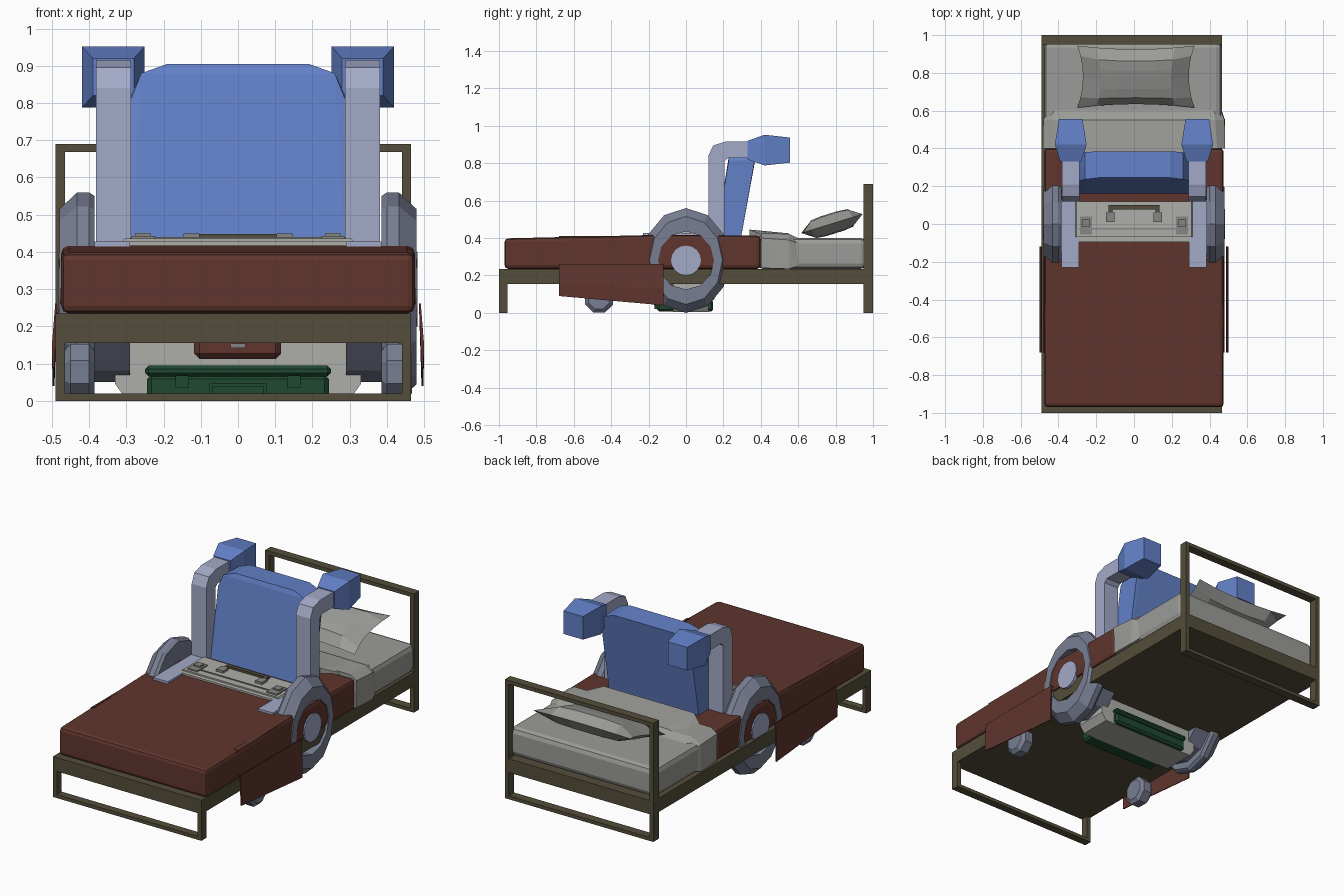
import bpy, bmesh, math
from mathutils import Matrix, Vector

if "Cube" in bpy.data.objects:
    bpy.data.objects.remove(bpy.data.objects["Cube"])

COL = {
    "bed frame olive": (.088, .075, .043), "blanket brown": (.115, .036, .026),
    "linen grey": (.33, .33, .315), "case grey": (.42, .42, .40),
    "latch grey": (.24, .24, .23), "green": (.014, .065, .03),
    "padding blue": (.125, .22, .58), "tube lavender": (.37, .40, .58),
    "tyre slate": (.19, .21, .29),
}
MAT = {}
for n, c in COL.items():
    MAT[n] = bpy.data.materials.new(n)
    MAT[n].diffuse_color = (*c, 1)


def finish(name, bm, mat, bevel=0, seg=1):
    bmesh.ops.recalc_face_normals(bm, faces=bm.faces)
    if bevel:
        bmesh.ops.bevel(bm, geom=bm.edges[:], offset=bevel, segments=seg, affect='EDGES', profile=.5)
    me = bpy.data.meshes.new(name)
    bm.to_mesh(me)
    bm.free()
    me.materials.append(MAT[mat])
    ob = bpy.data.objects.new(name, me)
    bpy.context.collection.objects.link(ob)
    return ob


def box(name, lo, hi, mat, bevel=0, seg=1):
    bm = bmesh.new()
    bmesh.ops.create_cube(bm, size=1)
    for v in bm.verts:
        v.co = [(lo[i] + hi[i]) / 2 + v.co[i] * (hi[i] - lo[i]) for i in range(3)]
    return finish(name, bm, mat, bevel, seg)


def hull(name, pts, mat, bevel=0, seg=1):
    bm = bmesh.new()
    for p in pts:
        bm.verts.new(p)
    bmesh.ops.convex_hull(bm, input=bm.verts[:])
    bmesh.ops.dissolve_limit(bm, angle_limit=.02, verts=bm.verts[:], edges=bm.edges[:])
    return finish(name, bm, mat, bevel, seg)


def prism(name, prof, x0, x1, mat):
    """Extrude a (y, z) profile along x."""
    bm = bmesh.new()
    f = bm.faces.new([bm.verts.new((x0, y, z)) for y, z in prof])
    r = bmesh.ops.extrude_face_region(bm, geom=[f])
    for v in r['geom']:
        if isinstance(v, bmesh.types.BMVert):
            v.co.x = x1
    return finish(name, bm, mat)


def ring(name, sections, mat, s, n=12, a0=0, a1=360):
    """Sweep a closed section of (x, ry, rz) about the wheel axle."""
    bm = bmesh.new()
    full = a1 - a0 == 360
    rows = []
    for k in range(n if full else n + 1):
        a = math.radians(a0 + (a1 - a0) * k / n)
        rows.append([bm.verts.new((s * x, ry * math.cos(a), .28 + rz * math.sin(a)))
                     for x, ry, rz in sections])
    m = len(sections)
    for k in range(n):
        p, q = rows[k], rows[(k + 1) % len(rows)]
        for i in range(m):
            bm.faces.new((p[i], p[(i + 1) % m], q[(i + 1) % m], q[i]))
    if not full:
        bm.faces.new(rows[0])
        bm.faces.new(rows[-1])
    return finish(name, bm, mat)


# Bed frame, foot end and headboard
F = "bed frame olive"
X0, X1 = -.49, .465
box("bed_base", (X0, -1, .155), (X1, 1, .235), F)
for y0, y1, top, nm in ((-1, -.955, .2, "foot"), (.95, 1, .69, "head")):
    for x in (X0, X1 - .025):
        box(nm + "_post", (x, y0, 0), (x + .025, y1, top), F)
    box(nm + "_bottom_rail", (X0, y0, 0), (X1, y1, .02), F)
box("headboard_top_rail", (X0, .95, .668), (X1, 1, .69), F)

# Mattress, folded sheet and blanket
box("mattress", (-.475, .38, .235), (.465, .965, .4), "linen grey", .03, 2)
hull("sheet_fold", [(s * x, y, z) for s in (-1, 1) for x, y, z in (
    (.478, .4, .24), (.482, .4, .40), (.44, .4, .425), (.482, .55, .235),
    (.48, .55, .39), (.43, .55, .422), (.465, .6, .25), (.46, .6, .37), (.42, .6, .4))], "linen grey")
hull("sheet_crease", [(s * x, y, z) for s in (-1, 1) for x, y, z in (
    (.29, .34, .40), (.29, .34, .445), (.40, .42, .41), (.38, .56, .41), (.27, .55, .425))], "linen grey")
hull("blanket", [(s * .475, y, z) for s in (-1, 1) for y, z in (
    (-.97, .235), (-.97, .398), (-.68, .408), (-.1, .418), (.4, .412), (.4, .235))],
    "blanket brown", .02, 2)

# Pillow, pinched at the rim
bm = bmesh.new()
N = 6
for side in (1, -1):
    g = bmesh.ops.create_grid(bm, x_segments=N, y_segments=N, size=1)
    for v in g['verts']:
        u, w = v.co.x, v.co.y
        t = (1 - u ** 4) * (1 - w ** 4)
        v.co = (u * (.31 - .03 * (1 - w * w)), w * (.172 - .02 * (1 - u * u)), side * .055 * t ** .5)
bmesh.ops.remove_doubles(bm, verts=bm.verts[:], dist=.0005)
bmesh.ops.transform(bm, matrix=Matrix.Translation((.01, .78, .477)) @ Matrix.Rotation(.30, 4, 'X'),
                    verts=bm.verts[:])
finish("pillow", bm, "linen grey")

T, B = "tube lavender", "padding blue"
for s in (-1, 1):
    # Blanket side flaps
    hull("blanket_side_upper", [(s * x, y, z) for y in (-.68, -.12) for x, z in (
        (.45, .41), (.472, .402), (.478, .26), (.45, .26))], "blanket brown")
    hull("blanket_side_flap", [(s * x, y, z) for x, y, z in (
        (.486, -.68, .262), (.486, -.12, .262), (.491, -.68, .262), (.491, -.12, .262),
        (.493, -.68, .09), (.493, -.12, .04), (.5, -.68, .15), (.5, -.12, .13),
        (.498, -.68, .09), (.498, -.12, .04))], "blanket brown")
    # Oval twelve-sided main wheels
    ring("main_wheel", ((.385, .15, .155), (.385, .22, .27), (.40, .233, .28), (.432, .233, .28),
                        (.48, .195, .235), (.48, .15, .155)), "tyre slate", s)
    ring("wheel_hub", ((.3, .001, .001), (.3, .08, .08), (.482, .08, .08), (.482, .001, .001)), T, s, 16)
    # Lower crescent of the chair side
    ring("side_crescent", ((.29, .15, .16), (.29, .22, .23), (.385, .22, .23), (.385, .15, .16)),
         "tyre slate", s, 6, 180, 360)
    # Front caster
    hull("caster", [(s * x, -.465 + r * math.cos(k * math.pi / 4 + .39), .077 + r * math.sin(k * math.pi / 4 + .39))
                    for k in range(8) for x, r in ((.385, .06), (.40, .082), (.45, .082), (.468, .06))],
         "tyre slate")
    # Armrest and bent push tube
    box("armrest", (min(s * .29, s * .385), -.23, .37), (max(s * .29, s * .385), .13, .428), T)
    prism("push_tube", ((.12, .2), (.12, .84), (.145, .895), (.21, .915), (.335, .915), (.335, .828),
                        (.225, .828), (.205, .81), (.205, .2)), s * .288, s * .382, T)
    # Flared grip
    hull("push_grip", [(s * .335 + a * w, y, .87 + b * h) for a in (-1, 1) for b in (-1, 1)
                       for y, w, h in ((.33, .055, .05), (.42, .084, .082), (.557, .062, .067))], B)

# Padded backrest leaning back
hull("backrest", [(s * x, y, z) for s in (-1, 1) for x, y, z in (
    (.288, .155, .38), (.288, .29, .38), (.288, .228, .81), (.288, .368, .82),
    (.26, .236, .88), (.26, .38, .875), (.19, .245, .905), (.19, .385, .90))], B)

# Upright grey case
G = "case grey"
hull("grey_case", [(s * x, y, z) for s in (-1, 1) for y in (-.07, .12)
                   for x, z in ((.30, .004), (.33, .045), (.33, .40), (.305, .436))], G)
box("grey_case_front_rim", (-.33, -.095, .38), (.33, -.065, .428), G)
box("grey_case_seam", (-.29, -.03, .43), (.29, -.022, .440), "latch grey")
for s in (-1, 1):
    box("case_latch", (s * .255 - .032, -.055, .43), (s * .255 + .032, .04, .443), "latch grey")
    box("case_latch_clip", (s * .255 - .02, -.015, .44), (s * .255 + .02, .025, .451), "latch grey")
    box("case_handle_mount", (s * .125 - .022, .01, .43), (s * .125 + .022, .06, .449), "latch grey")
    box("case_handle_side", (s * .125 - .01, .03, .434), (s * .125 + .01, .095, .448), F)
box("case_handle", (-.135, .078, .434), (.135, .1, .448), F)

# Green case under the bed
box("green_case_body", (-.245, -.155, .006), (.245, .145, .07), "green", .012)
box("green_case_lid", (-.25, -.16, .065), (.25, .152, .095), "green", .01)
for s in (-1, 1):
    box("green_case_latch", (s * .15 - .018, -.166, .035), (s * .15 + .018, -.15, .068), "green")
    box("green_handle_side", (s * .073 - .004, -.168, .02), (s * .073 + .004, -.15, .045), "green")
box("green_handle", (-.077, -.17, .038), (.077, -.16, .046), "green")

# Small brown case
box("brown_case", (-.118, -.14, .112), (.116, -.03, .3), "blanket brown", .015)
box("brown_case_clasp", (-.02, -.147, .142), (.02, -.13, .154), "latch grey")

for m in bpy.data.materials:
    if m.users and not m.is_grease_pencil:
        m.use_nodes = True
        m.node_tree.nodes["Principled BSDF"].inputs["Base Color"].default_value = m.diffuse_color
